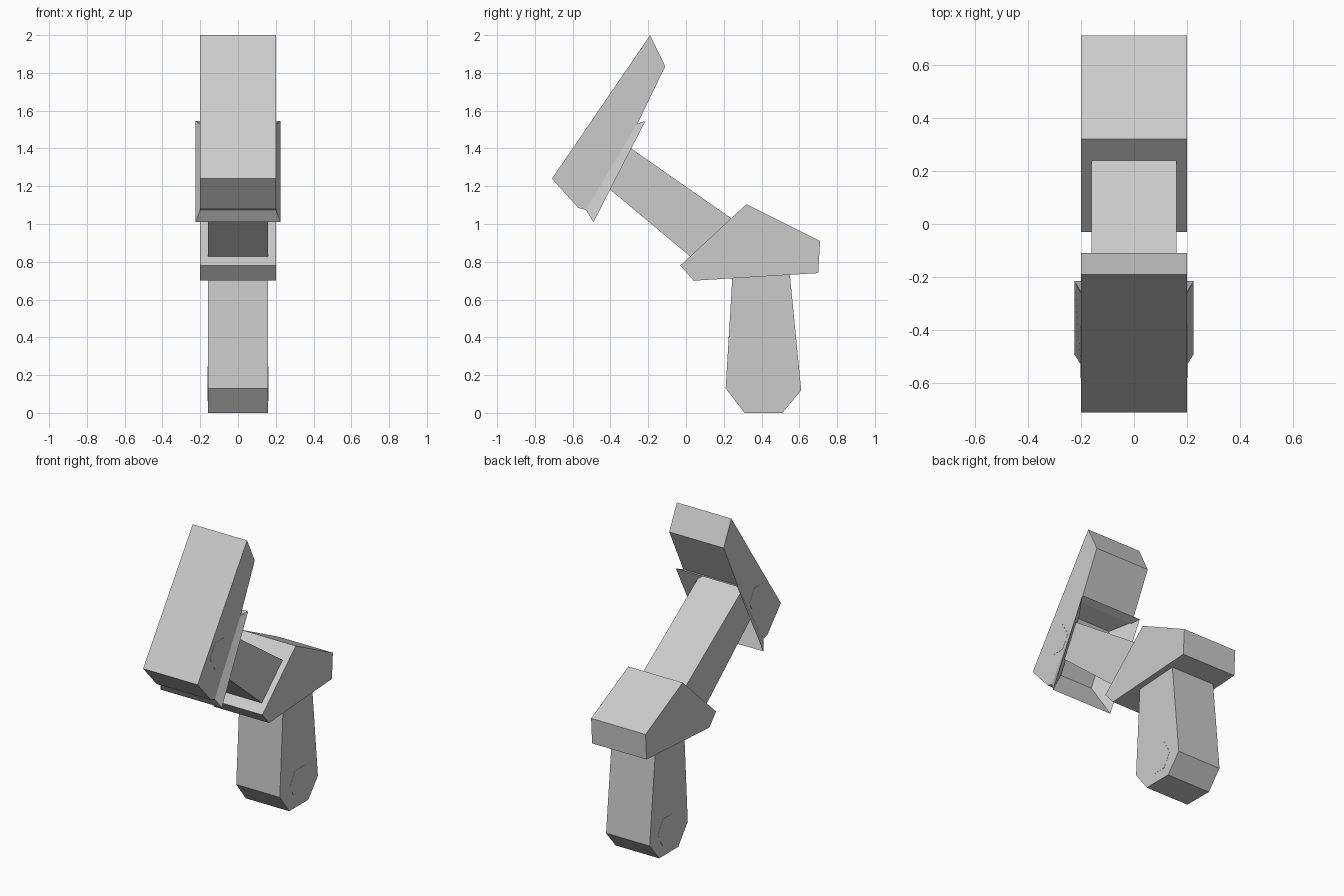
import bpy, bmesh
from math import cos, sin, pi

if "Cube" in bpy.data.objects:
    bpy.data.objects.remove(bpy.data.objects["Cube"])


def prism_mesh(profile, x0, x1):
    """Extrude a (y, z) profile along x; returns bmesh, both rings and side faces."""
    bm = bmesh.new()
    a = [bm.verts.new((x0, y, z)) for y, z in profile]
    b = [bm.verts.new((x1, y, z)) for y, z in profile]
    bm.faces.new(a)
    bm.faces.new(b[::-1])
    n = len(profile)
    sides = [bm.faces.new((a[i], b[i], b[(i + 1) % n], a[(i + 1) % n])) for i in range(n)]
    return bm, a, b, sides


def finish(name, bm):
    bmesh.ops.recalc_face_normals(bm, faces=bm.faces)
    me = bpy.data.meshes.new(name)
    bm.to_mesh(me)
    bm.free()
    ob = bpy.data.objects.new(name, me)
    bpy.context.collection.objects.link(ob)
    return ob


def prism(name, profile, half):
    return finish(name, prism_mesh(profile, -half, half)[0])


# Lower post with tapered foot
prism("lower_post", [(0.25, 0.76), (0.55, 0.76), (0.55, 0.73), (0.61, 0.12), (0.51, 0),
                     (0.31, 0), (0.21, 0.13), (0.245, 0.71)], 0.16)

# Wedge shaped joint block
prism("joint_block", [(-0.03, 0.78), (0.04, 0.70), (0.70, 0.74), (0.71, 0.91),
                      (0.32, 1.105)], 0.20)

# Slanted arm, its ends sunk into the block and the head
prism("slanted_arm", [(-0.42, 1.49), (0.24, 1.03), (0.29, 0.99), (0.08, 0.78),
                      (0.02, 0.83), (-0.53, 1.29)], 0.16)

# Head slab whose back face opens into a flared collar with a sunken socket
bm, a, b, sides = prism_mesh([(-0.19, 2.0), (-0.11, 1.835), (-0.26, 1.525),
                              (-0.53, 1.075), (-0.57, 1.085), (-0.71, 1.24)], -0.20, 0.20)
bm.faces.remove(sides[2])
ring = [a[2], b[2], b[3], a[3]]
for half, top, bottom in ((0.225, (-0.215, 1.545), (-0.49, 1.01)),
                          (0.12, (-0.377, 1.493), (-0.542, 1.172))):
    new = [bm.verts.new((x, *p)) for x, p in
           ((-half, top), (half, top), (half, bottom), (-half, bottom))]
    for i in range(4):
        j = (i + 1) % 4
        bm.faces.new((ring[i], ring[j], new[j], new[i]))
    ring = new
bm.faces.new(ring)
finish("head_with_collar", bm)

# Flush hexagonal pivot discs on both sides
for name, cy, cz, r, x in (("post_pivot", 0.42, 0.155, 0.105, 0.16),
                           ("head_pivot", -0.48, 1.36, 0.10, 0.20)):
    hexagon = [(cy + r * cos(k * pi / 3), cz + r * sin(k * pi / 3)) for k in range(6)]
    for side, s in (("right", 1), ("left", -1)):
        finish(f"{name}_{side}", prism_mesh(hexagon, s * (x - 0.01), s * (x + 0.001))[0])
